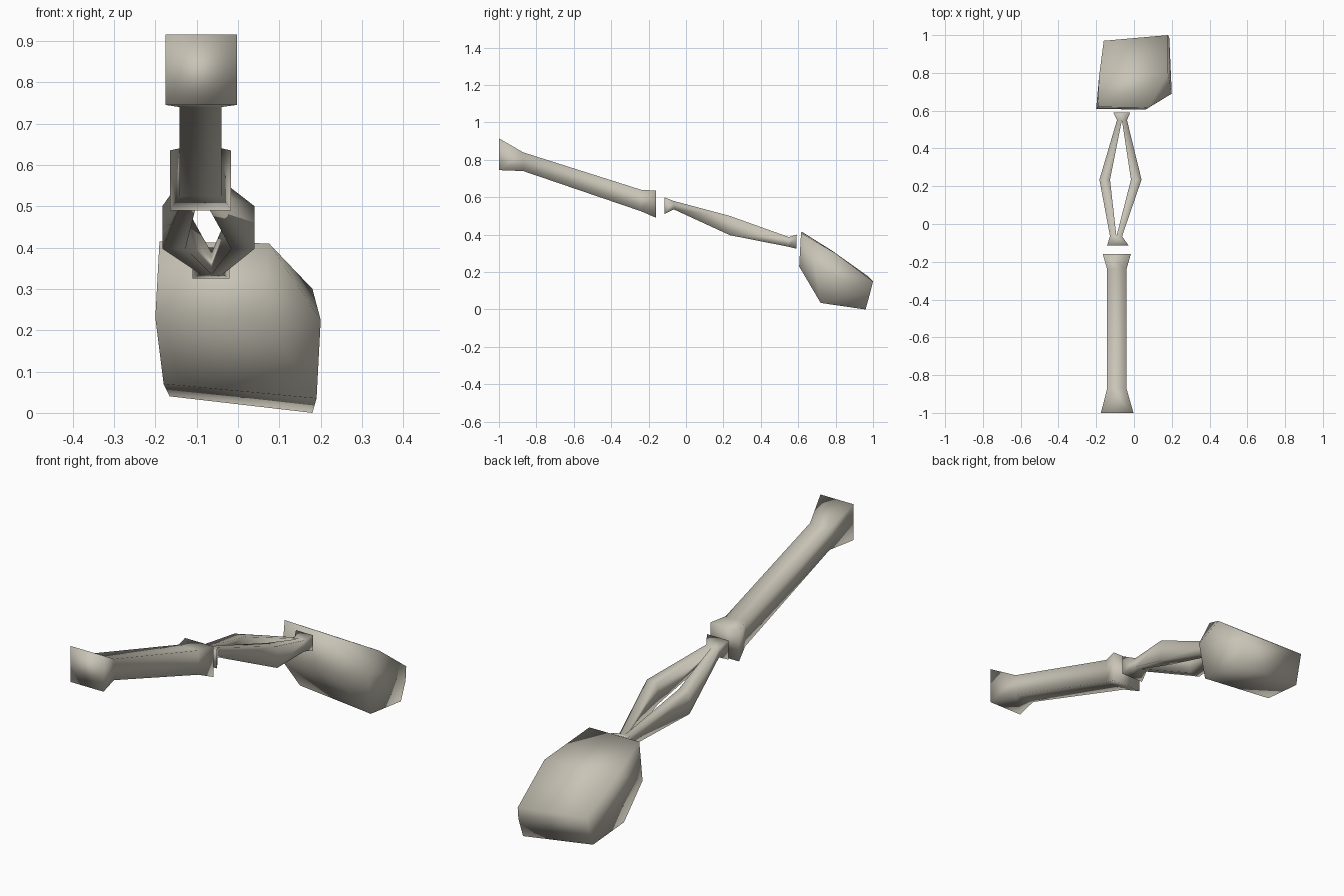
import bpy
import bmesh
from mathutils import Vector

cube = bpy.data.objects.get("Cube")
if cube:
    bpy.data.objects.remove(cube, do_unlink=True)

# One bone-coloured material
bone = bpy.data.materials.new("warm bone grey")
bone.use_nodes = True
colour = (0.58, 0.55, 0.47, 1)
bone.diffuse_color = colour
bone.node_tree.nodes["Principled BSDF"].inputs["Base Color"].default_value = colour


def loft(bm, sections):
    """Skin box sections given as (y, left x, right x, bottom z, top z)."""
    rings = [[bm.verts.new(p) for p in
              ((x0, y, z0), (x1, y, z0), (x1, y, z1), (x0, y, z1))]
             for y, x0, x1, z0, z1 in sections]
    for a, b in zip(rings, rings[1:]):
        for i in range(4):
            j = (i + 1) % 4
            bm.faces.new((a[i], a[j], b[j], b[i]))
    bm.faces.new(rings[0][::-1])
    bm.faces.new(rings[-1])
    return rings


def finish(bm, name):
    bmesh.ops.recalc_face_normals(bm, faces=bm.faces)
    for face in bm.faces:
        face.smooth = True
    mesh = bpy.data.meshes.new(name)
    bm.to_mesh(mesh)
    bm.free()
    mesh.materials.append(bone)
    obj = bpy.data.objects.new(name, mesh)
    bpy.context.collection.objects.link(obj)
    return obj


# Upper arm: one shaft with flared ends
bm = bmesh.new()
loft(bm, [(-1.0, -0.175, -0.003, 0.745, 0.915),
          (-0.87, -0.142, -0.04, 0.74, 0.84),
          (-0.24, -0.142, -0.04, 0.525, 0.64),
          (-0.16, -0.165, -0.017, 0.49, 0.635)])
finish(bm, "upper_arm")

# Forearm: two bowed bones joined at the flared ends
# rows: y, outer left, inner left, inner right, outer right, bottom, top
rows = [(-0.115, -0.143, -0.088, -0.088, -0.028, 0.51, 0.60),
        (-0.065, -0.127, -0.093, -0.093, -0.063, 0.535, 0.58),
        (0.235, -0.183, -0.127, -0.016, 0.04, 0.397, 0.50),
        (0.55, -0.09, -0.064, -0.064, -0.037, 0.335, 0.387),
        (0.59, -0.11, -0.065, -0.065, -0.02, 0.325, 0.40)]
bm = bmesh.new()
loft(bm, [(y, a, b, lo, hi) for y, a, b, c, d, lo, hi in rows])
loft(bm, [(y, c, d, lo, hi) for y, a, b, c, d, lo, hi in rows])
bmesh.ops.remove_doubles(bm, verts=bm.verts, dist=0.0001)
seam_xs = {r[0]: r[2] for r in rows if r[2] == r[3]}


def on_seam(v):
    return any(abs(v.co.y - y) < 0.001 and abs(v.co.x - x) < 0.001
               for y, x in seam_xs.items())


inner = [f for f in bm.faces if all(on_seam(v) for v in f.verts)]
bmesh.ops.delete(bm, geom=inner, context='FACES')
finish(bm, "forearm")

# Hand: chunky block with a bevelled thumb side
wrist = [(-0.19, 0.62, 0.415), (0.075, 0.615, 0.41),
         (-0.2, 0.61, 0.23), (0.06, 0.605, 0.23)]
knuckles = [(-0.185, 0.78, 0.315), (0.18, 0.80, 0.30), (0.2, 0.69, 0.225),
            (-0.18, 0.72, 0.07), (0.19, 0.72, 0.035)]
fingertips = [(-0.16, 0.97, 0.18), (0.18, 1.0, 0.15), (0.187, 0.985, 0.09),
              (-0.165, 0.93, 0.04), (0.18, 0.96, 0.0)]
bm = bmesh.new()
for p in wrist + knuckles + fingertips:
    bm.verts.new(Vector(p))
bmesh.ops.convex_hull(bm, input=bm.verts)
bmesh.ops.join_triangles(bm, faces=bm.faces, angle_face_threshold=0.2,
                         angle_shape_threshold=1.0)
finish(bm, "hand")
